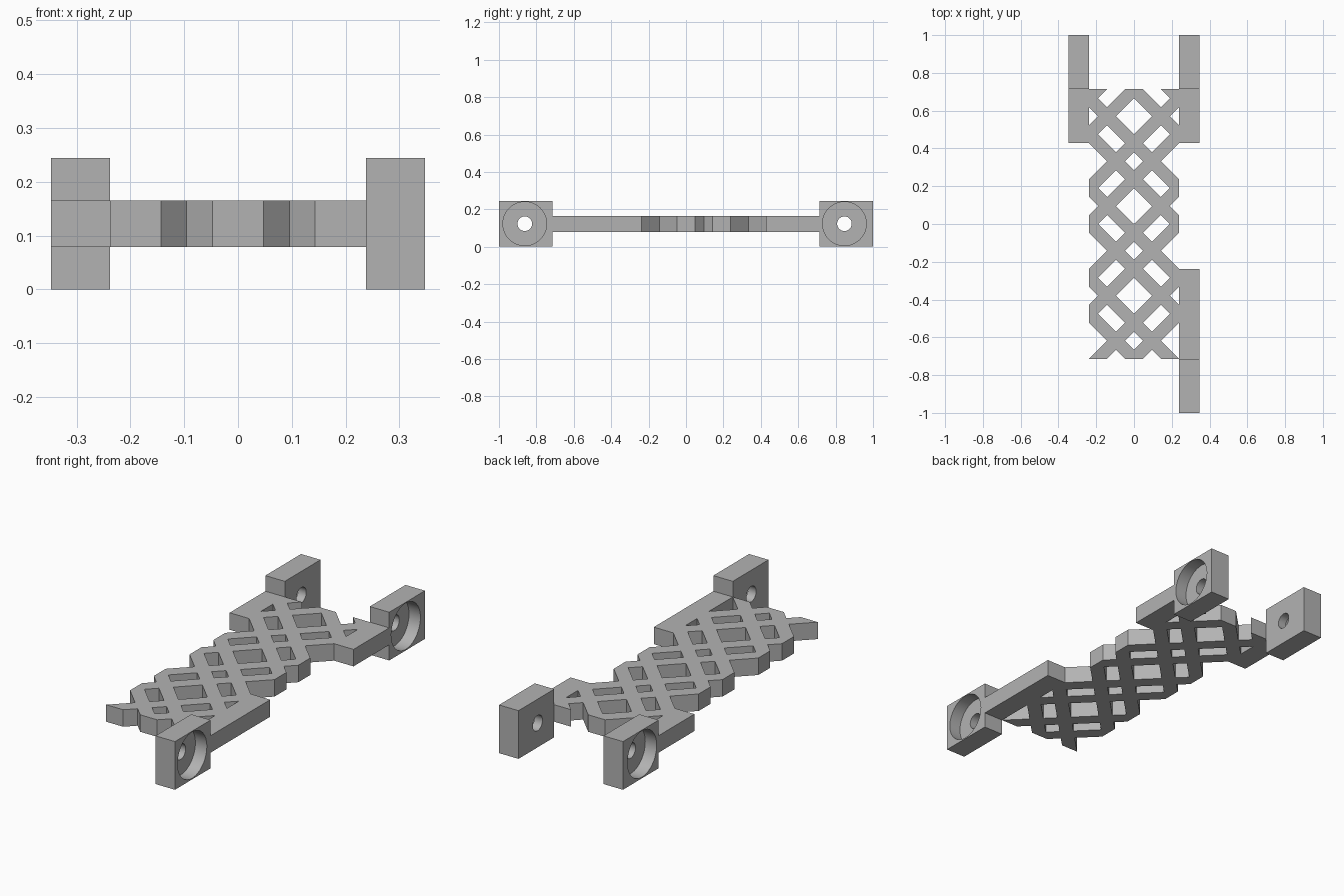
import bpy, bmesh, math
from mathutils import Vector

cube = bpy.data.objects.get("Cube")
if cube:
    bpy.data.objects.remove(cube, do_unlink=True)

U = 1 / 21                      # lattice module
Z_LOW, Z_HIGH = 0.079, 0.165    # lattice thickness
TOP = 0.244                     # lug height
INNER, OUTER = 5 * U, 0.347     # arm sides

grey = bpy.data.materials.new("grey")
grey.use_nodes = True
colour = (0.45, 0.45, 0.45, 1)
grey.diffuse_color = colour
grey.node_tree.nodes["Principled BSDF"].inputs["Base Color"].default_value = colour


def make(name, bm):
    bmesh.ops.recalc_face_normals(bm, faces=bm.faces)
    mesh = bpy.data.meshes.new(name)
    bm.to_mesh(mesh)
    bm.free()
    mesh.materials.append(grey)
    obj = bpy.data.objects.new(name, mesh)
    bpy.context.collection.objects.link(obj)
    return obj


def extrude(bm, faces, offset):
    geom = bmesh.ops.extrude_face_region(bm, geom=faces)["geom"]
    verts = [g for g in geom if isinstance(g, bmesh.types.BMVert)]
    bmesh.ops.translate(bm, verts=verts, vec=offset)


# Lattice: a flat sheet cut along both diagonals, openings removed, then thickened
def in_bar(t):
    return 4 < t % 10 < 6 or 8 < t % 10 < 10


bm = bmesh.new()
sheet = [bm.verts.new((x * U, y * U, Z_LOW))
         for x, y in ((-5, -15), (5, -15), (5, 15), (-5, 15))]
bm.faces.new(sheet)
for side in (1, -1):
    for t in range(-20, 21, 2):
        if t % 10 != 2:
            bmesh.ops.bisect_plane(bm, geom=bm.verts[:] + bm.edges[:] + bm.faces[:],
                                   dist=1e-6, plane_co=(0, t * U, 0),
                                   plane_no=Vector((side, 1, 0)).normalized())
openings = []
for face in bm.faces:
    c = face.calc_center_median() / U
    if not (in_bar(c.y + c.x) or in_bar(c.y - c.x)):
        openings.append(face)
bmesh.ops.delete(bm, geom=openings, context="FACES")
extrude(bm, bm.faces[:], (0, 0, Z_HIGH - Z_LOW))
make("lattice_panel", bm)


# Cutter along x, used for the screw holes
def cut_hole(obj, x, y, radius, depth):
    bpy.ops.mesh.primitive_cylinder_add(vertices=48, radius=radius, depth=depth,
                                        location=(x, y, TOP / 2 + 0.001),
                                        rotation=(0, math.pi / 2, 0))
    cutter = bpy.context.object
    cutter.hide_render = True
    mod = obj.modifiers.new("hole", "BOOLEAN")
    mod.operation = "DIFFERENCE"
    mod.solver = "EXACT"
    mod.object = cutter
    bpy.ops.object.select_all(action="DESELECT")
    obj.select_set(True)
    bpy.context.view_layer.objects.active = obj
    bpy.ops.object.modifier_apply(modifier=mod.name)
    bpy.data.objects.remove(cutter, do_unlink=True)


# Arm: thin rail ending in a tall lug with a counterbored hole on the outside
def make_arm(name, sx, sy, start, hole_y):
    a, b, c = start * U, 15 * U, 1
    side = [(a, Z_LOW), (b, Z_LOW), (b, 0), (c, 0),
            (c, TOP), (b, TOP), (b, Z_HIGH), (a, Z_HIGH)]
    bm = bmesh.new()
    face = bm.faces.new([bm.verts.new((sx * INNER, sy * y, z)) for y, z in side])
    extrude(bm, [face], (sx * (OUTER - INNER), 0, 0))
    arm = make(name, bm)
    cut_hole(arm, sx * OUTER, sy * hole_y, 0.117, 0.128)
    cut_hole(arm, sx * INNER, sy * hole_y, 0.039, 0.5)
    bpy.ops.object.shade_smooth_by_angle(angle=math.radians(30))


make_arm("rear_left_arm", 1, 1, 9, 0.847)
make_arm("rear_right_arm", -1, 1, 9, 0.847)
make_arm("front_left_arm", 1, -1, 5, 0.862)
